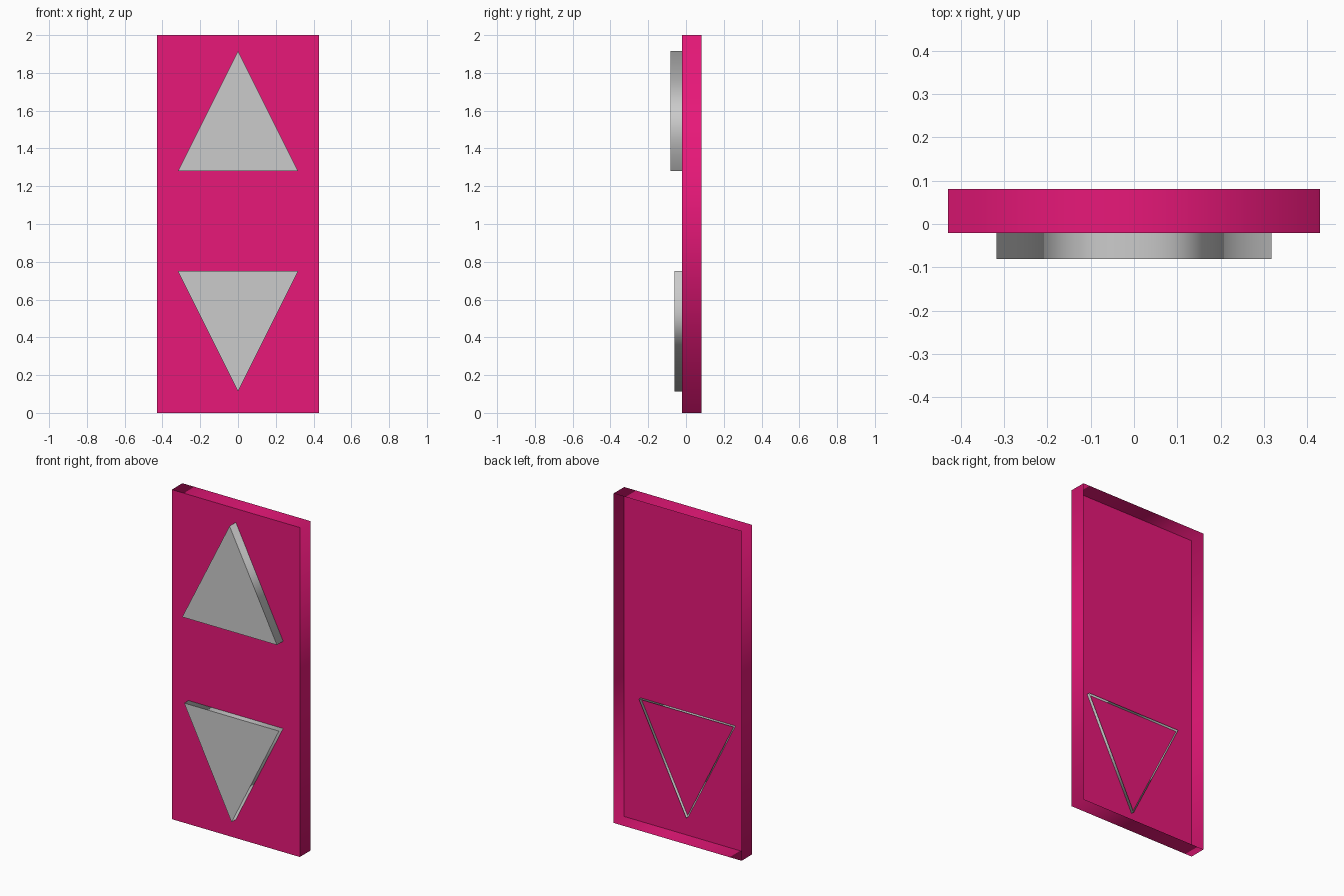
import bpy, bmesh

if "Cube" in bpy.data.objects:
    bpy.data.objects.remove(bpy.data.objects["Cube"])

# Plate colour
magenta = bpy.data.materials.new("magenta")
magenta.diffuse_color = (0.8, 0.009, 0.19, 1)
magenta.use_nodes = True
magenta.node_tree.nodes["Principled BSDF"].inputs["Base Color"].default_value = magenta.diffuse_color


def open_shell(name, outline, y_front, y_back, material=None):
    """Front face plus side walls, open at the back; outline is (x, z), counter-clockwise from the front."""
    bm = bmesh.new()
    front = [bm.verts.new((x, y_front, z)) for x, z in outline]
    back = [bm.verts.new((x, y_back, z)) for x, z in outline]
    bm.faces.new(front)
    n = len(outline)
    for i in range(n):
        j = (i + 1) % n
        bm.faces.new((front[j], front[i], back[i], back[j]))
        # walls shade smoothly round the corners, front face stays flat
        bm.edges.get((front[i], front[j])).smooth = False
    for f in bm.faces:
        f.smooth = True
    mesh = bpy.data.meshes.new(name)
    bm.to_mesh(mesh)
    bm.free()
    if material:
        mesh.materials.append(material)
    obj = bpy.data.objects.new(name, mesh)
    bpy.context.collection.objects.link(obj)
    return obj


# Call panel plate, hollow at the back
open_shell("plate", [(-0.43, 0), (0.43, 0), (0.43, 2), (-0.43, 2)], -0.021, 0.081, magenta)

# Up and down buttons; the down button is pressed in and pokes through the plate
open_shell("up_button", [(-0.318, 1.28), (0.318, 1.28), (0, 1.917)], -0.081, -0.021)
open_shell("down_button", [(0.318, 0.75), (-0.318, 0.75), (0, 0.112)], -0.062, -0.002)
